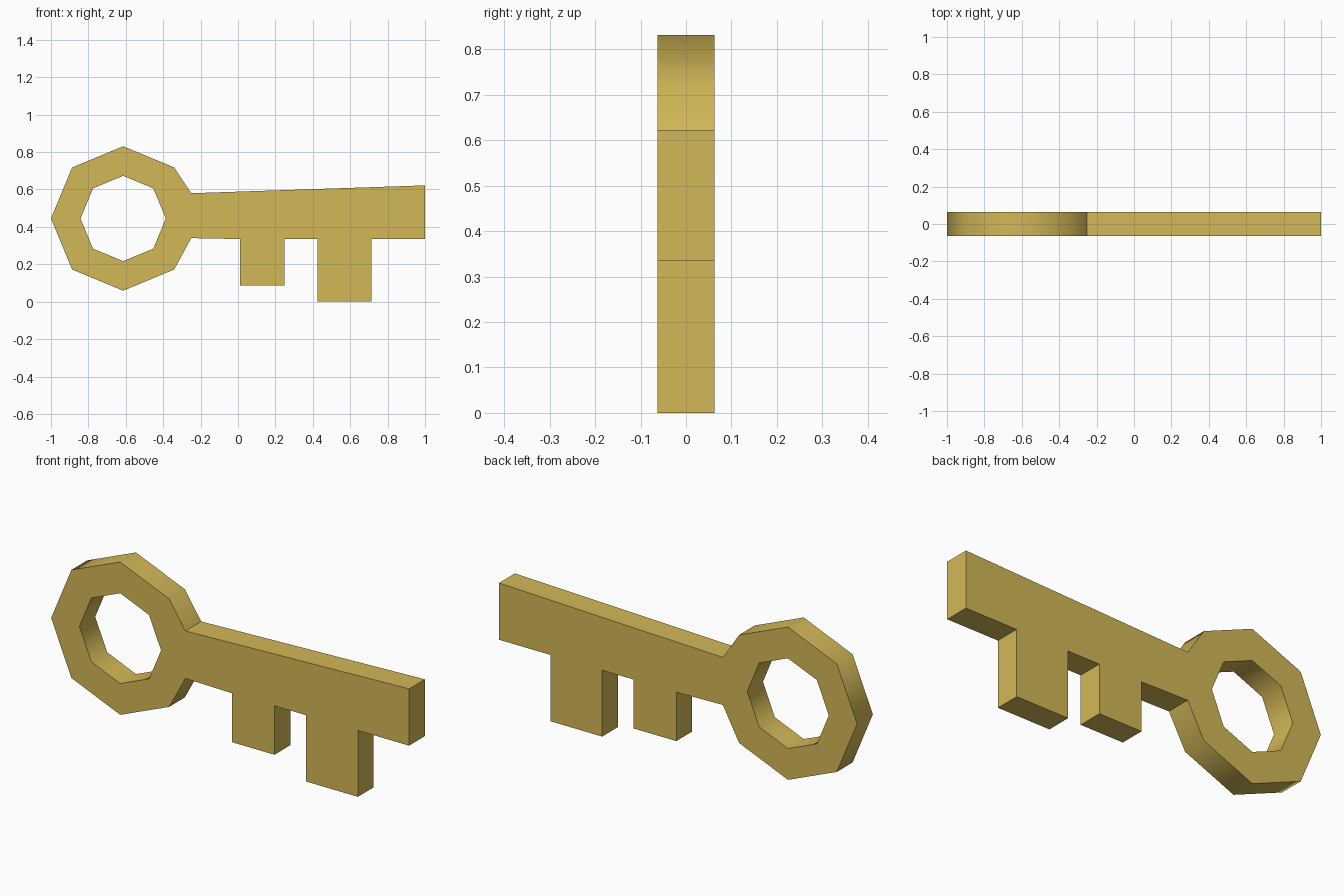
import bpy, bmesh, math

if "Cube" in bpy.data.objects:
    bpy.data.objects.remove(bpy.data.objects["Cube"])

HALF = 0.063            # half thickness of the plate
CX, CZ = -0.614, 0.445  # centre of the bow (ring handle)


def octagon(radius, steps):
    return [(CX + radius * math.cos(math.radians(45 * i)),
             CZ + radius * math.sin(math.radians(45 * i))) for i in steps]


# Outer outline: ring, then neck, shaft and two teeth
outline = octagon(0.386, range(1, 8)) + [
    (-0.25, 0.34), (0.01, 0.335),
    (0.01, 0.088), (0.248, 0.088), (0.248, 0.335),    # short tooth
    (0.424, 0.335), (0.424, 0.0), (0.714, 0.0), (0.714, 0.335),  # long tooth
    (1.0, 0.335), (1.0, 0.622), (-0.25, 0.58)]
hole = octagon(0.228, range(8))

# Fill the profile around the hole and extrude it through the thickness
bm = bmesh.new()
for loop in (outline, hole):
    vs = [bm.verts.new((x, -HALF, z)) for x, z in loop]
    for a, b in zip(vs, vs[1:] + vs[:1]):
        bm.edges.new((a, b))
bmesh.ops.triangle_fill(bm, edges=bm.edges[:], use_beauty=True, normal=(0, -1, 0))
back = bmesh.ops.extrude_face_region(bm, geom=bm.faces[:], use_keep_orig=True)
for v in back["geom"]:
    if isinstance(v, bmesh.types.BMVert):
        v.co.y = HALF
bmesh.ops.recalc_face_normals(bm, faces=bm.faces[:])

mesh = bpy.data.meshes.new("key")
bm.to_mesh(mesh)
bm.free()
key = bpy.data.objects.new("key", mesh)
bpy.context.collection.objects.link(key)

# Brass colour
brass = bpy.data.materials.new("brass")
brass.diffuse_color = (0.65, 0.48, 0.095, 1)
brass.use_nodes = True
brass.node_tree.nodes["Principled BSDF"].inputs["Base Color"].default_value = brass.diffuse_color
mesh.materials.append(brass)

# Smooth around the ring, sharp at plate edges
bpy.context.view_layer.objects.active = key
key.select_set(True)
bpy.ops.object.shade_smooth_by_angle(angle=math.radians(50))
